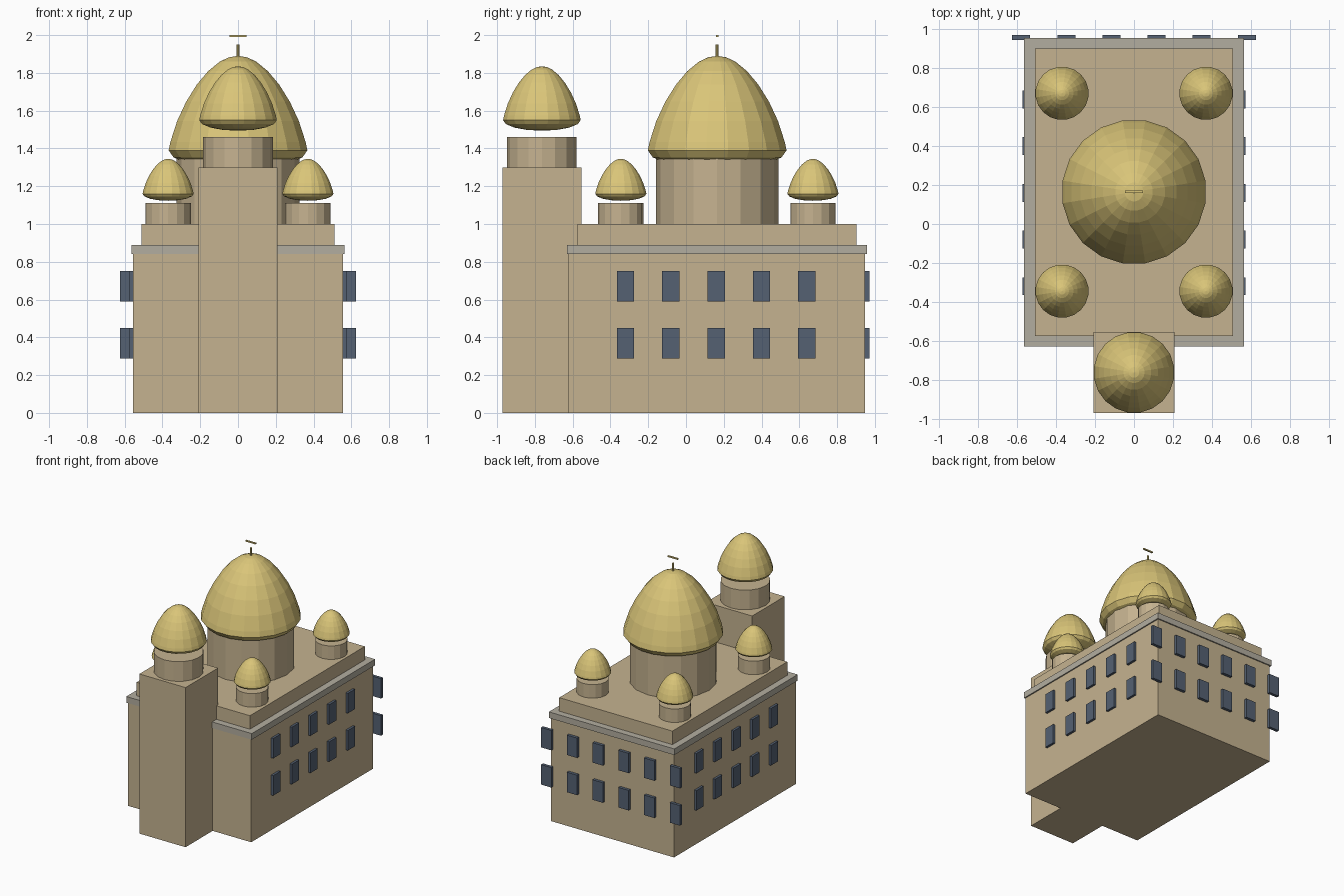
import bpy, bmesh, math

if "Cube" in bpy.data.objects:
    bpy.data.objects.remove(bpy.data.objects["Cube"])


def material(name, rgb):
    m = bpy.data.materials.new(name)
    m.diffuse_color = (*rgb, 1)
    m.use_nodes = True
    m.node_tree.nodes["Principled BSDF"].inputs["Base Color"].default_value = m.diffuse_color
    return m


STONE = material("sandstone", (0.56, 0.45, 0.28))
TRIM = material("grey_trim", (0.45, 0.42, 0.35))
GOLD = material("gilding", (0.70, 0.56, 0.19))
GLASS = material("dark_glass", (0.09, 0.12, 0.17))


def finish(bm, name, mat):
    bmesh.ops.recalc_face_normals(bm, faces=bm.faces)
    me = bpy.data.meshes.new(name)
    bm.to_mesh(me)
    bm.free()
    me.materials.append(mat)
    ob = bpy.data.objects.new(name, me)
    bpy.context.collection.objects.link(ob)
    return ob


def box(name, mat, x, y, z):
    """Box from (min, max) ranges."""
    bm = bmesh.new()
    bmesh.ops.create_cube(bm, size=1)
    for v in bm.verts:
        v.co = [r[0] + (c + 0.5) * (r[1] - r[0]) for c, r in zip(v.co, (x, y, z))]
    return finish(bm, name, mat)


def lathe(name, mat, profile, x, y, sides, turn=0.0):
    """Closed solid of revolution; profile runs bottom to top as (radius, z)."""
    bm = bmesh.new()
    rings = []
    for r, z in profile:
        if r < 1e-5:
            rings.append([bm.verts.new((x, y, z))])
        else:
            angles = [turn + math.tau * i / sides for i in range(sides)]
            rings.append([bm.verts.new((x + r * math.cos(a), y + r * math.sin(a), z))
                          for a in angles])
    for lo, hi in zip(rings, rings[1:]):
        for i in range(sides):
            j = (i + 1) % sides
            q = [lo[i % len(lo)], lo[j % len(lo)], hi[j % len(hi)], hi[i % len(hi)]]
            bm.faces.new(list(dict.fromkeys(q)))
    for ring in (rings[0], rings[-1]):
        if len(ring) > 1:
            bm.faces.new(ring)
    return finish(bm, name, mat)


def drum(name, x, y, r, z0, z1):
    lathe(name, STONE, [(r, z0), (r, z1)], x, y, 16)


def dome(name, x, y, r, z_wide, z_top):
    """Pointed dome above the widest ring, shallow bowl below it."""
    h = z_top - z_wide
    low = [(r * math.cos(t), z_wide - 0.27 * r * math.sin(t))
           for t in (math.radians(a) for a in (90, 67, 45, 22))]
    top = []
    for a in (5, 18, 31, 44, 57, 70, 80, 90):
        t = math.radians(a)
        f = math.sin(t)
        top.append((r * math.cos(t) * (1 - 0.25 * f), z_wide + h * f))
    lathe(name, GOLD, low + [(r, z_wide)] + top, x, y, 20, math.pi / 20)


# Main hall, cornice and attic
box("main_hall", STONE, (-0.555, 0.555), (-0.623, 0.947), (0, 0.84))
box("cornice", TRIM, (-0.565, 0.565), (-0.63, 0.957), (0.84, 0.89))
box("attic", STONE, (-0.51, 0.51), (-0.575, 0.903), (0.89, 1.0))

# Front bell tower
box("bell_tower", STONE, (-0.208, 0.208), (-0.972, -0.554), (0, 1.30))
drum("tower_drum", 0, -0.763, 0.184, 1.30, 1.46)
dome("tower_dome", 0, -0.763, 0.208, 1.55, 1.835)

# Central dome with cross
drum("central_drum", 0, 0.165, 0.325, 1.0, 1.35)
dome("central_dome", 0, 0.165, 0.372, 1.39, 1.89)
lathe("cross_post", GOLD, [(0.008, 1.87), (0.008, 1.95)], 0, 0.165, 8)
box("cross_bar", GOLD, (-0.045, 0.045), (0.159, 0.171), (1.99, 2.0))

# Four corner domes
for sx in (-1, 1):
    for y in (-0.345, 0.672):
        drum("corner_drum", sx * 0.37, y, 0.12, 1.0, 1.11)
        dome("corner_dome", sx * 0.37, y, 0.137, 1.16, 1.345)

# Two rows of windows on the sides and the back
for z in ((0.287, 0.45), (0.59, 0.752)):
    for i in range(5):
        y = -0.32 + 0.24 * i
        for sx in (-1, 1):
            box("side_window", GLASS, sorted((sx * 0.55, sx * 0.574)),
                (y - 0.046, y + 0.046), z)
    for i in range(6):
        x = -0.58 + 0.232 * i
        box("back_window", GLASS, (x - 0.046, x + 0.046), (0.946, 0.971), z)
